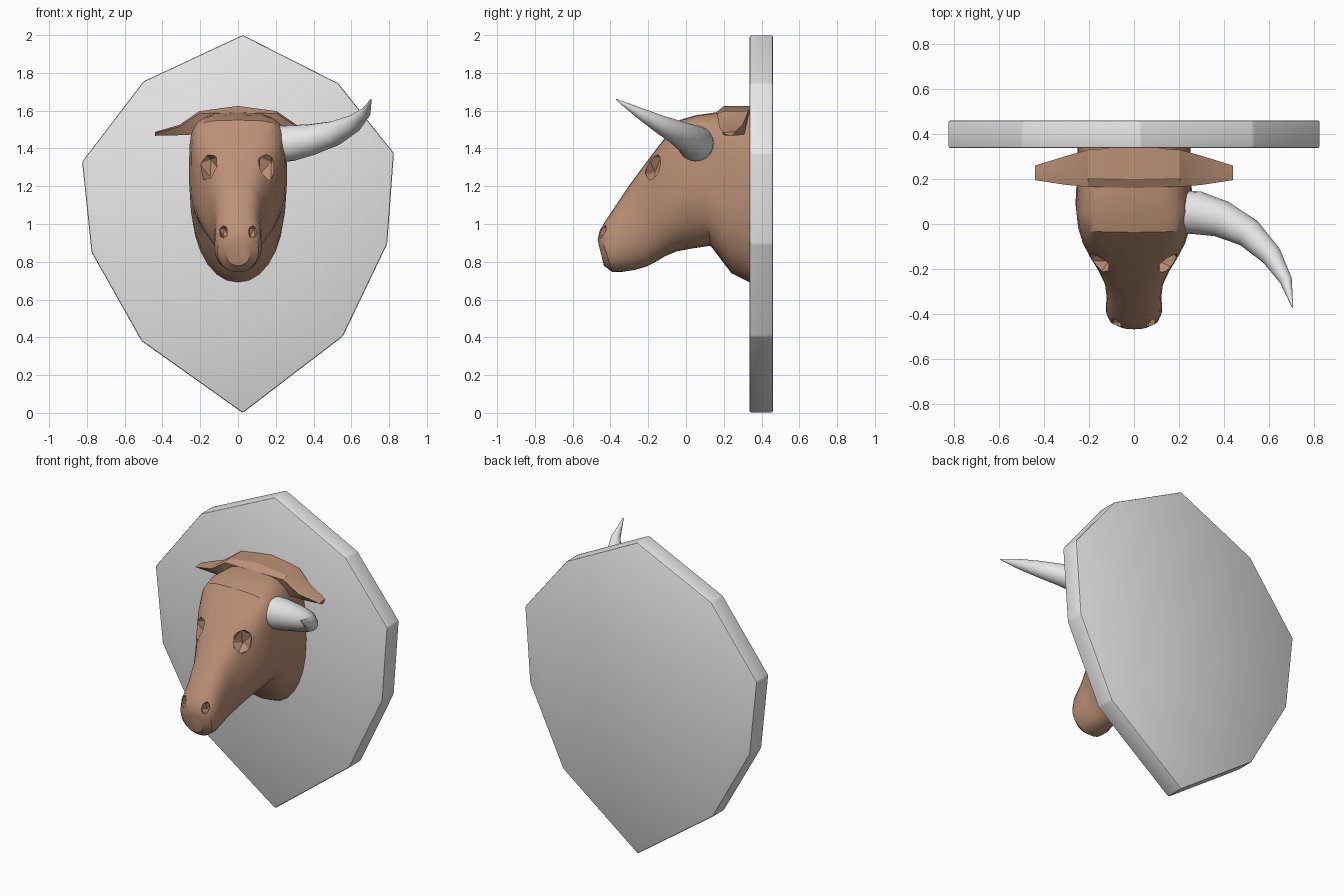
import bpy, bmesh, math
from mathutils import Vector, Matrix

cube = bpy.data.objects.get("Cube")
if cube:
    bpy.data.objects.remove(cube)


def material(name, color):
    m = bpy.data.materials.new(name)
    m.use_nodes = True
    m.diffuse_color = color
    m.node_tree.nodes["Principled BSDF"].inputs["Base Color"].default_value = color
    return m


GREY = material("pale grey", (0.8, 0.8, 0.8, 1))
BROWN = material("hide brown", (0.5, 0.28, 0.18, 1))


def finish(name, bm, mat, angle=None):
    bmesh.ops.recalc_face_normals(bm, faces=bm.faces)
    me = bpy.data.meshes.new(name)
    bm.to_mesh(me)
    bm.free()
    me.materials.append(mat)
    ob = bpy.data.objects.new(name, me)
    bpy.context.collection.objects.link(ob)
    if angle:
        smooth(ob, angle)
    return ob


def select(ob):
    bpy.ops.object.select_all(action='DESELECT')
    ob.select_set(True)
    bpy.context.view_layer.objects.active = ob


def smooth(ob, angle):
    select(ob)
    bpy.ops.object.shade_smooth_by_angle(angle=math.radians(angle))


def loft(rings):
    """Skin a list of equal-length closed rings and cap both ends."""
    bm = bmesh.new()
    vs = [[bm.verts.new(p) for p in r] for r in rings]
    n = len(vs[0])
    for a, b in zip(vs, vs[1:]):
        for i in range(n):
            j = (i + 1) % n
            bm.faces.new((a[i], a[j], b[j], b[i]))
    bm.faces.new(vs[0])
    bm.faces.new(vs[-1])
    return bm


# Wall plaque: an irregular ten-sided shield with a fine bevel
outline = [(.025, 0), (.555, .405), (.79, .895), (.825, 1.375), (.53, 1.745),
           (.025, 2), (-.5, 1.755), (-.825, 1.33), (-.775, .85), (-.51, .38)]
bm = loft([[(x, y, z) for x, z in outline] for y in (.337, .46)])
bmesh.ops.bevel(bm, geom=bm.edges[:], offset=.009, segments=2, affect='EDGES', profile=.5)
finish("plaque", bm, GREY, 25)

# Head: (top y, top z, bottom y, bottom z, half width, squareness of the brow)
stations = [
    (.34, 1.60, .34, .69, .25, .7), (.15, 1.59, .24, .74, .255, .5),
    (.05, 1.575, .13, .885, .26, .42), (-.035, 1.55, .03, .87, .25, .42),
    (-.10, 1.47, -.05, .855, .23, .5), (-.17, 1.38, -.11, .83, .195, .6),
    (-.23, 1.30, -.16, .80, .16, .65), (-.30, 1.205, -.21, .775, .13, .7),
    (-.37, 1.10, -.27, .757, .122, .75), (-.43, 1.01, -.335, .747, .125, .75),
    (-.457, .965, -.39, .745, .108, .8), (-.468, .915, -.435, .78, .065, .9)]


def head_ring(ty, tz, by, bz, w, e, n=28):
    top, bot = Vector((0, ty, tz)), Vector((0, by, bz))
    mid, half = (top + bot) / 2, (top - bot) / 2
    ring = []
    for i in range(n):
        c, s = math.cos(2 * math.pi * i / n), math.sin(2 * math.pi * i / n)
        k = e if s > 0 else .95
        side = math.copysign(abs(c) ** k, c) * w
        ring.append(mid + half * math.copysign(abs(s) ** k, s) + Vector((side, 0, 0)))
    return ring


head = finish("head", loft([head_ring(*s) for s in stations]), BROWN)


# Eye sockets and nostrils: faceted hollows cut into the head
def hollow(name, loc, size, tilt):
    for s in (-1, 1):
        bm = bmesh.new()
        turn = Matrix.Rotation(math.radians(s * tilt), 4, 'Y')
        bmesh.ops.create_icosphere(bm, subdivisions=1, radius=1, matrix=Matrix.Translation(
            (s * loc[0], loc[1], loc[2])) @ turn @ Matrix.Diagonal((*size, 1)))
        cutter = finish(name, bm, BROWN)
        cutter.hide_render = True
        mod = head.modifiers.new(name, 'BOOLEAN')
        mod.operation, mod.object, mod.solver = 'DIFFERENCE', cutter, 'EXACT'
        select(head)
        bpy.ops.object.modifier_apply(modifier=mod.name)
        bpy.data.objects.remove(cutter)


hollow("eye_socket", (.145, -.165, 1.295), (.065, .06, .095), 20)
hollow("nostril", (.075, -.435, .955), (.026, .035, .045), 10)
smooth(head, 32)

# Ears: one flat band across the poll, tapering to both tips
# (x, front y, back y, bottom z, top z, height drop along the front edge)
half = [(.44, .195, .26, 1.467, 1.487, .004), (.31, .175, .30, 1.47, 1.525, .01),
        (.205, .165, .33, 1.475, 1.597, .012), (0, .16, .345, 1.50, 1.625, .035)]
spans = half + [(-h[0], *h[1:]) for h in half[-2::-1]]
finish("ears", loft([[(x, f, t - d), (x, f + .04, t), (x, b, t), (x, b - .02, z), (x, f + .03, z)]
                     for x, f, b, z, t, d in spans]), BROWN, 25)

# Horn: a single tapering curve on the left side (x, y, z, radius)
path = [(.19, .055, 1.425, .095), (.28, .05, 1.428, .096), (.39, .022, 1.447, .082),
        (.51, -.04, 1.48, .066), (.61, -.14, 1.53, .048), (.675, -.25, 1.59, .028),
        (.705, -.37, 1.66, .003)]
centres = [Vector(p[:3]) for p in path]
rings = []
for i, c in enumerate(centres):
    axis = (centres[min(i + 1, len(path) - 1)] - centres[max(i - 1, 0)]).normalized()
    u = axis.cross(Vector((0, 0, 1))).normalized()
    v = axis.cross(u)
    rings.append([c + path[i][3] * (u * math.cos(a) + v * math.sin(a))
                  for a in (2 * math.pi * k / 20 for k in range(20))])
finish("left_horn", loft(rings), GREY, 40)
